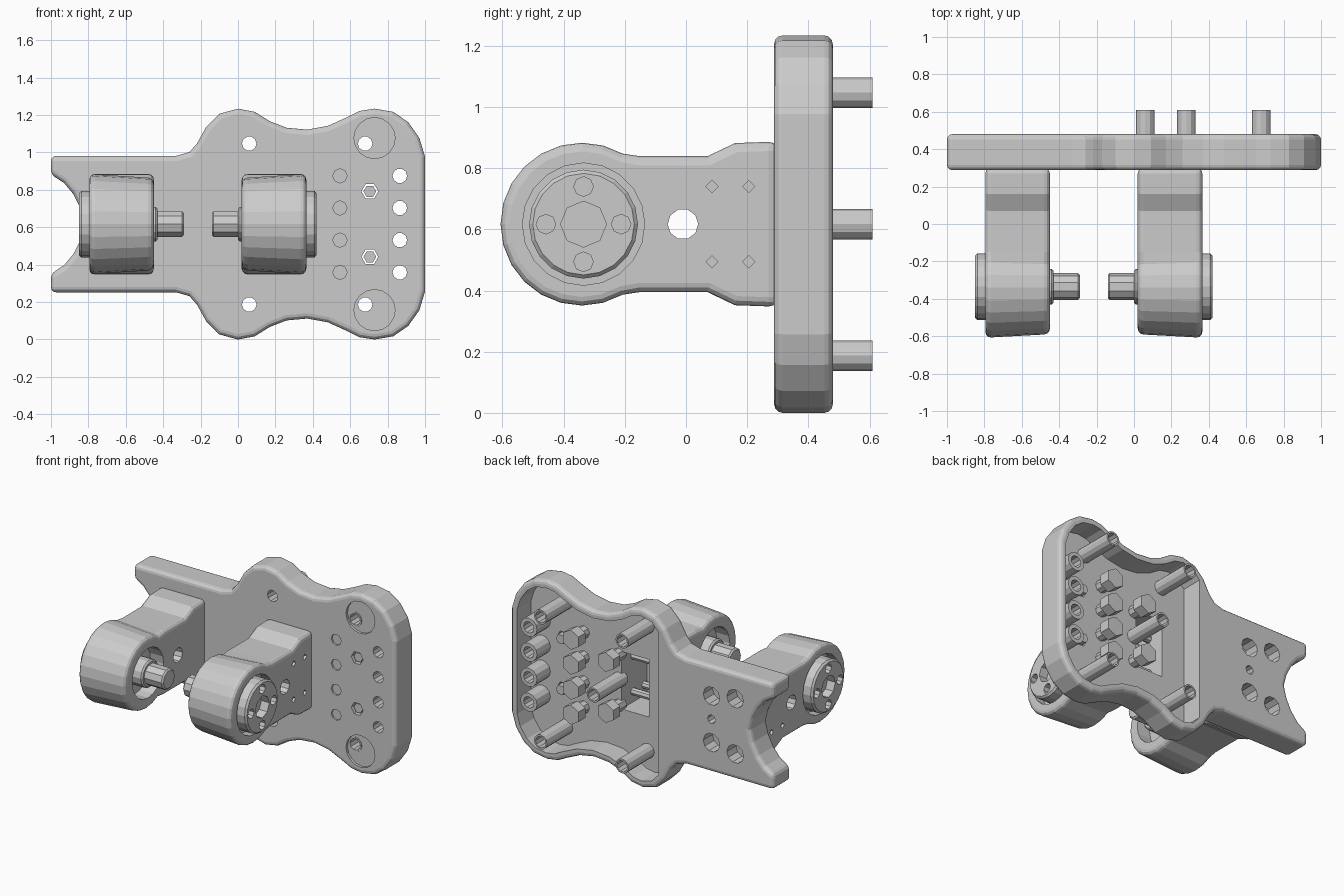
import bpy, bmesh, math

if "Cube" in bpy.data.objects:
    bpy.data.objects.remove(bpy.data.objects["Cube"])

ZC = 0.617   # height of the horizontal symmetry plane


def circle(u, v, r, n=16, turn=0.0):
    return [(u + r * math.cos(turn + 2 * math.pi * i / n),
             v + r * math.sin(turn + 2 * math.pi * i / n)) for i in range(n)]


def prisms(name, parts, axis):
    """Object made of extruded outlines; each part is (points, start, end[, end points])."""
    bm = bmesh.new()
    for pts, a, b, *rest in parts:
        ends = rest[0] if rest else pts
        put = (lambda p, t: (t, p[0], p[1])) if axis == 'x' else (lambda p, t: (p[0], t, p[1]))
        lo = [bm.verts.new(put(p, a)) for p in pts]
        hi = [bm.verts.new(put(p, b)) for p in ends]
        n = len(lo)
        bm.faces.new(lo)
        bm.faces.new(hi[::-1])
        for i in range(n):
            bm.faces.new((lo[i], hi[i], hi[(i + 1) % n], lo[(i + 1) % n]))
    bmesh.ops.recalc_face_normals(bm, faces=bm.faces)
    me = bpy.data.meshes.new(name)
    bm.to_mesh(me)
    bm.free()
    ob = bpy.data.objects.new(name, me)
    bpy.context.collection.objects.link(ob)
    return ob


def apply(ob, mod):
    bpy.context.view_layer.objects.active = ob
    bpy.ops.object.modifier_apply(modifier=mod.name)


def bevel(ob, width, segments=3, angle=45):
    m = ob.modifiers.new("bevel", 'BEVEL')
    m.width, m.segments = width, segments
    m.limit_method, m.angle_limit = 'ANGLE', math.radians(angle)
    m.use_clamp_overlap = False
    apply(ob, m)


def cut(ob, parts, axis):
    tool = prisms("cutter", parts, axis)
    tool.hide_render = True
    m = ob.modifiers.new("cut", 'BOOLEAN')
    m.operation, m.object, m.solver = 'DIFFERENCE', tool, 'EXACT'
    apply(ob, m)
    bpy.data.objects.remove(tool)


def mirrored_copy(ob, name):
    """Copy reflected across the plane midway between the two arms."""
    me = ob.data.copy()
    bm = bmesh.new()
    bm.from_mesh(me)
    for v in bm.verts:
        v.co.x = -0.43 - v.co.x
    bmesh.ops.reverse_faces(bm, faces=bm.faces)
    bm.to_mesh(me)
    bm.free()
    new = bpy.data.objects.new(name, me)
    bpy.context.collection.objects.link(new)
    return new


def inset(pts, d):
    """Move an outline inward (points run clockwise)."""
    out = []
    for i, (x, z) in enumerate(pts):
        (px, pz), (nx, nz) = pts[i - 1], pts[(i + 1) % len(pts)]
        tx, tz = nx - px, nz - pz
        k = d / math.hypot(tx, tz)
        out.append((x + tz * k, z - tx * k))
    return out


def both(half):
    """Mirror a half outline (offsets from ZC) below the symmetry plane."""
    low = [(x, -z) for x, z in reversed(half) if z > 0]
    return [(x, ZC + z) for x, z in half + low]


# Base plate: wavy outline with a notch on the left
half = [(-.82, 0), (-.84, .08), (-.88, .16), (-.93, .22), (-1, .265), (-1, .365), (-.33, .365),
        (-.26, .385), (-.22, .43), (-.17, .52), (-.1, .59), (0, .617), (.09, .60),
        (.17, .55), (.26, .515), (.37, .505), (.48, .525), (.58, .57), (.65, .605),
        (.73, .617), (.83, .60), (.91, .545), (.97, .46), (1, .36)]
outline = both(half)
plate = prisms("base_plate", [(outline, .288, .48)], 'y')
bevel(plate, .028)

# Hollow back of the plate
pocket = [(max(x, -.125), z) for x, z in inset(outline, .05) if x > -.16]
cut(plate, [(pocket, .33, .7)], 'y')

# Shallow recesses around the two front lobes
cut(plate, [(circle(.73, ZC + s * .46, .11), .2, .305) for s in (-1, 1)], 'y')

# Fastener positions
posts = [(.06, .187), (.06, 1.047), (.68, .187), (.68, 1.047), (.28, ZC)]
rows = [ZC + d for d in (-.258, -.086, .086, .258)]
sockets = [(.865, z) for z in rows]
studs = [(.545, z) for z in rows] + [(.28, ZC - .175), (.28, ZC + .175)]
small = [(.705, ZC - .175), (.705, ZC + .175)]
bores = [(circle(x, z, .039, 10), .2, .75) for x, z in posts + sockets]
cut(plate, bores
    + [(circle(x, z, .038, 8), .2, .4) for x, z in studs[:4]]
    + [(circle(x, z, .045, 6), .2, .4) for x, z in small], 'y')

# Counterbores in the back of the solid left end
cut(plate, [(circle(x, ZC + s * d, .063, 10), .38, .7)
            for x, d in ((-.53, .16), (-.71, .19)) for s in (-1, 1)]
    + [(circle(-.53, ZC, .03, 8), .38, .7)], 'y')

# Hollow posts and socket tubes
tubes = prisms("mounting_tubes",
               [(circle(x, z, .05, 12), .3, .61) for x, z in posts]
               + [(circle(x, z, .064, 12), .32, .475) for x, z in sockets], 'y')
cut(tubes, bores, 'y')

# Hex studs inside the hollow: wide heads on slimmer shafts
heads = [(circle(x, z, .068, 6, math.pi / 6), .40, .475) for x, z in studs]
shafts = [(circle(x, z, .042, 8), .30, .41) for x, z in studs]
prisms("hex_studs", heads + shafts
       + [(circle(x, z, .034, 6), .30, .36) for x, z in small], 'y')

# Arm: round head, narrow neck and wide foot, tapered towards the inner side
head = [(-.34 - .268 * math.cos(a), .268 * math.sin(a))
        for a in (math.radians(15 * i) for i in range(9))]
arm_out = both(head + [(-.15, .222), (.07, .222), (.16, .265), (.30, .27)])
arm_in = [(-.34 + (y + .34) * .93, ZC + (z - ZC) * .92) if y < -.18 else (y, z)
          for y, z in arm_out]
arm = prisms("right_arm", [(arm_in, .02, .365, arm_out)], 'x')
bevel(arm, .03, 3, 50)
hub_yz = (-.335, ZC)
cut(arm, [(circle(*hub_yz, .2, 20), .30, .5),
          (circle(-.01, ZC, .05, 10), -.2, .6)]
    + [(circle(y, ZC + s * .123, .02, 4), .32, .5)
       for y in (.085, .205) for s in (-1, 1)], 'x')
cut(arm, [(circle(*hub_yz, .17, 20), -.2, .12)], 'x')
mirrored_copy(arm, "left_arm")

# The right arm is open to the plate's hollow, with cross pins inside
window = [(.05, .42), (.26, .42), (.26, .815), (.05, .815)]
cut(arm, [(window, .055, .6)], 'y')
cut(plate, [(window, .055, .6)], 'y')
prisms("cross_pins", [(circle(y, ZC + s * .123, .025, 8), .04, .28)
                      for y in (.085, .205) for s in (-1, 1)], 'x')

# Hub caps with a central socket and four holes
hub = prisms("right_hub", [(circle(*hub_yz, .178, 20), .2, .42)], 'x')
bevel(hub, .012, 1)
cut(hub, [(circle(*hub_yz, .075, 8), .36, .6)]
    + [(circle(hub_yz[0] + dy, ZC + dz, .032, 8), .36, .6)
       for dy, dz in ((.123, 0), (-.123, 0), (0, .123), (0, -.123))], 'x')
mirrored_copy(hub, "left_hub")

# Axle stubs with collars
for name, r, a, b, n in (("axle", .072, -.14, .15, 10), ("collar", .095, 0, .15, 14)):
    ob = prisms("right_" + name, [(circle(*hub_yz, r, n), a, b)], 'x')
    bevel(ob, .01, 1)
    mirrored_copy(ob, "left_" + name)
